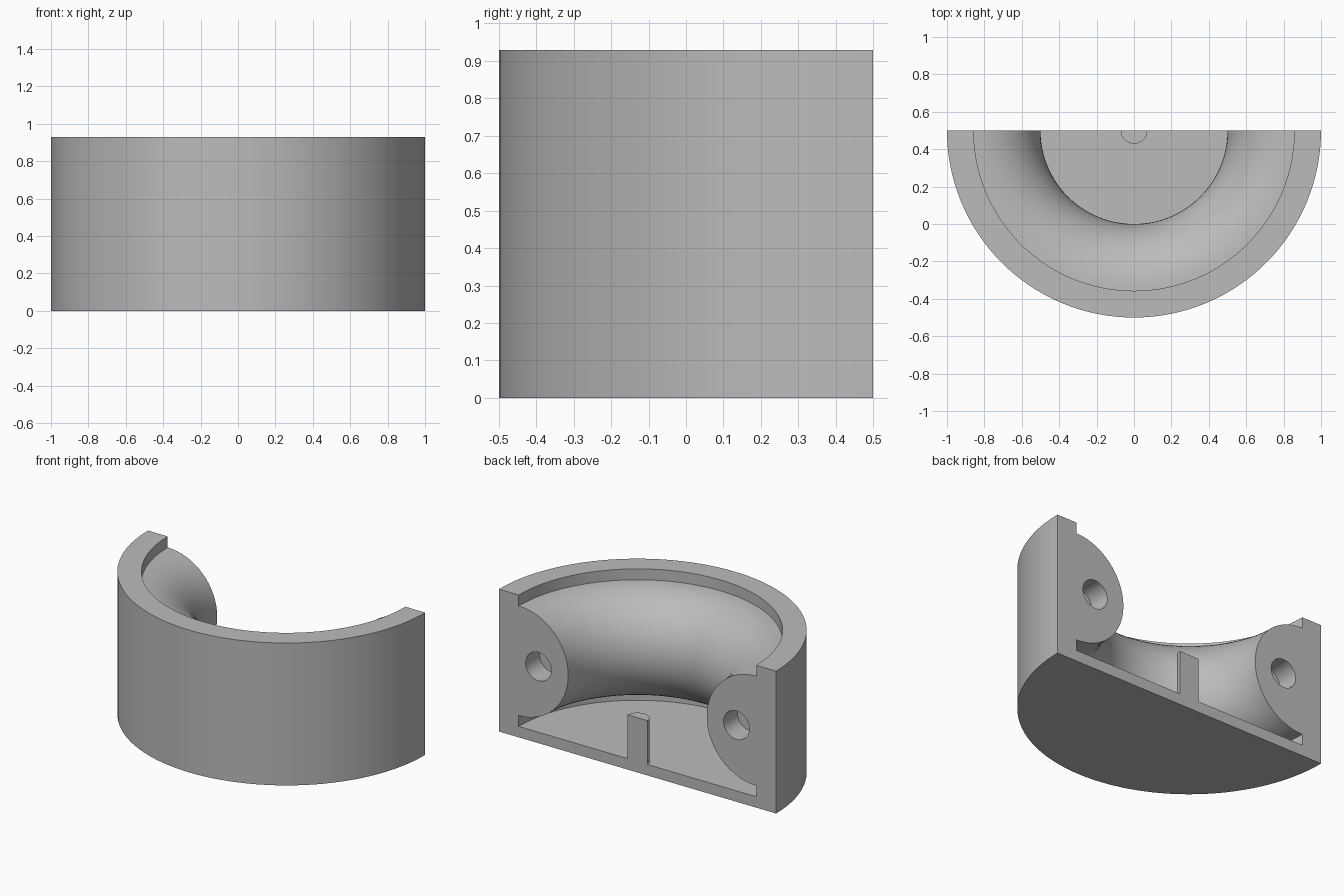
import bpy
import bmesh
from math import cos, sin, pi, radians
from mathutils import Vector

cube = bpy.data.objects.get("Cube")
if cube:
    bpy.data.objects.remove(cube, do_unlink=True)

U = 1 / 14          # module: the outer radius is 14 modules
BACK = 0.5          # y of the flat cut face and of the turning axis

grey = bpy.data.materials.new("plain grey")
grey.use_nodes = True
colour = (0.5, 0.5, 0.5, 1)
grey.diffuse_color = colour
grey.node_tree.nodes["Principled BSDF"].inputs["Base Color"].default_value = colour


def half_turn(name, profile, steps):
    """Turn an open (radius, height) profile half way round and cap the cut."""
    bm = bmesh.new()
    verts = [bm.verts.new((r * U, BACK, z * U)) for r, z in profile]
    edges = [bm.edges.new(pair) for pair in zip(verts, verts[1:])]
    bmesh.ops.spin(bm, geom=verts + edges, cent=(0, BACK, 0), axis=(0, 0, 1),
                   angle=-pi, steps=steps)
    bmesh.ops.remove_doubles(bm, verts=bm.verts, dist=1e-5)
    for v in bm.verts:
        if abs(v.co.y - BACK) < 1e-5:
            v.co.y = BACK
    rim = [e for e in bm.edges if e.is_boundary]
    bmesh.ops.edgeloop_fill(bm, edges=rim)
    bmesh.ops.recalc_face_normals(bm, faces=bm.faces)
    mesh = bpy.data.meshes.new(name)
    bm.to_mesh(mesh)
    bm.free()
    mesh.materials.append(grey)
    obj = bpy.data.objects.new(name, mesh)
    bpy.context.collection.objects.link(obj)
    return obj


def smooth(obj):
    bpy.ops.object.select_all(action="DESELECT")
    obj.select_set(True)
    bpy.context.view_layer.objects.active = obj
    bpy.ops.object.shade_smooth_by_angle(angle=radians(30))


# Shell: floor, outer wall, and a rounded bulge on the inside of the wall
arc = [pi / 2 + pi * i / 32 for i in range(33)]
bulge = [(12 + 5 * cos(a), 7 + 5 * sin(a)) for a in arc]
shell = half_turn("half_shell",
                  [(0, 0), (14, 0), (14, 13), (12, 13)] + bulge + [(12, 1), (0, 1)], 64)

# Blind pin holes in the two cut faces
for side, label in ((1, "left"), (-1, "right")):
    bpy.ops.mesh.primitive_cylinder_add(
        vertices=40, radius=1.3 * U, depth=4 * U,
        location=Vector((side * 10 * U, BACK, 7 * U)), rotation=(pi / 2, 0, 0))
    cutter = bpy.context.object
    cutter.name = label + "_pin_hole_cutter"
    cutter.data.materials.append(grey)
    cut = shell.modifiers.new(label + " pin hole", "BOOLEAN")
    cut.operation = "DIFFERENCE"
    cut.solver = "EXACT"
    cut.object = cutter
    bpy.context.view_layer.objects.active = shell
    bpy.ops.object.modifier_apply(modifier=cut.name)
    bpy.data.objects.remove(cutter, do_unlink=True)
smooth(shell)

# Half-round post in the middle of the floor
post = half_turn("centre_post", [(0, 1), (1, 1), (1, 5), (0, 5)], 16)
smooth(post)
